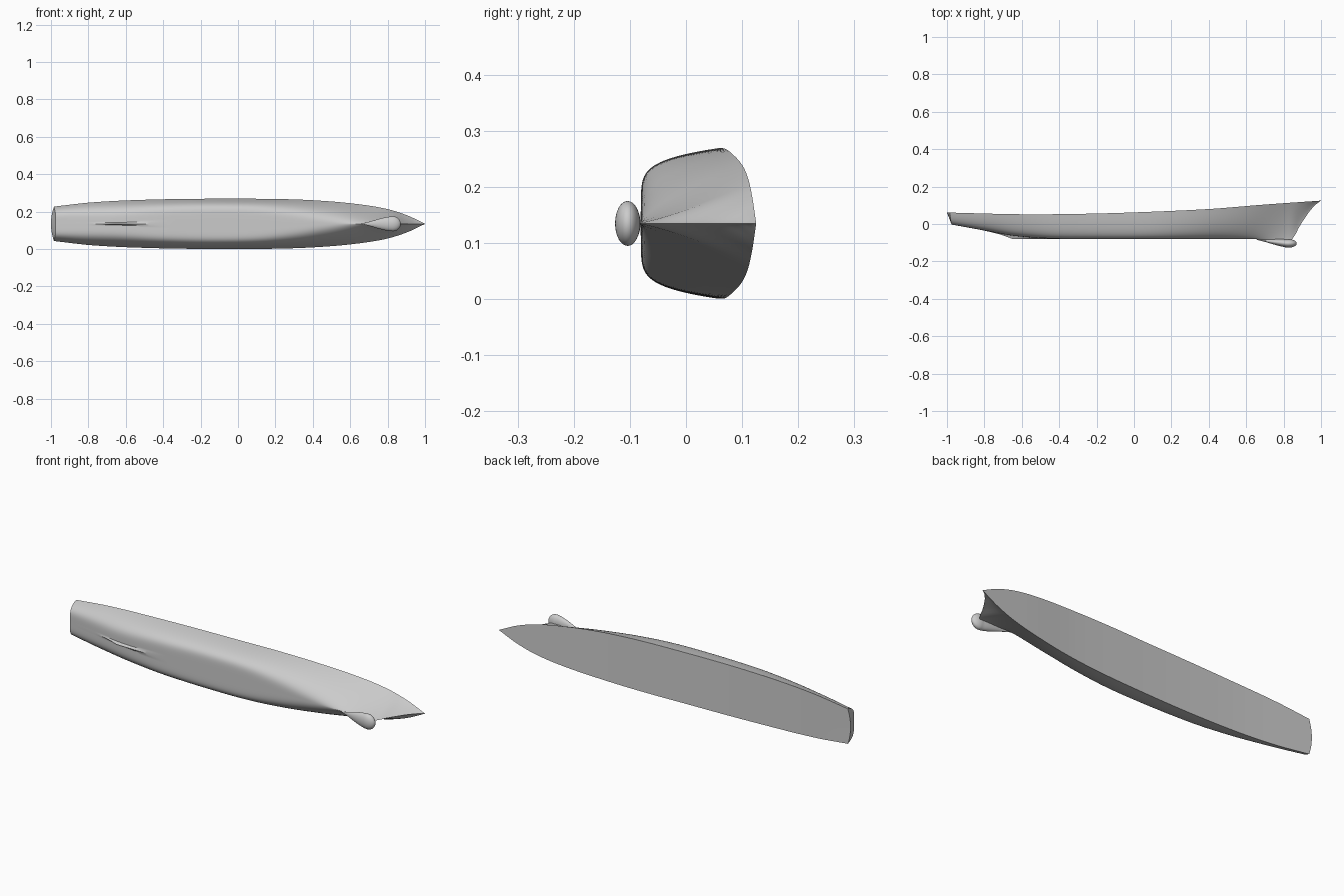
import bpy, bmesh, math

cube = bpy.data.objects.get("Cube")
if cube:
    bpy.data.objects.remove(cube)

AXIS_Z = 0.135          # height of the centreline; the hull lies on its side
STATIONS, RINGS, ACROSS = 120, 24, 12

# Hull lines along the length: (x, value)
KEEL = [(-1, -.003), (-.8, -.035), (-.71, -.057), (-.65, -.08), (.65, -.081), (.76, -.088), (.84, -.088),
        (.862, -.06), (.875, -.03), (.903, .016), (.94, .07), (.97, .103), (1, .125)]
BODY = [(-1, -.003), (-.8, -.035), (-.65, -.062), (-.5, -.075), (-.35, -.081)]
SHEER = [(-1, .061), (-.6, .052), (-.3, .054), (0, .062), (.4, .08), (.7, .104), (1, .125)]
BEAM = [(-1, .092), (-.8, .113), (-.6, .125), (-.3, .133), (0, .134), (.2, .133), (.4, .126),
        (.6, .11), (.78, .083), (.9, .047), (1, .0005)]
FULLNESS = [(-1, .2), (-.7, .23), (-.4, .17), (0, .15), (.2, .2), (.4, .34), (.6, .62), (.8, 1.2), (1, 1.4)]


def lookup(table, x, smooth=True):
    """Interpolate a table, with cubic tangents when smooth."""
    if x <= table[0][0]:
        return table[0][1]
    if x >= table[-1][0]:
        return table[-1][1]
    i = max(k for k in range(len(table) - 1) if table[k][0] <= x)
    (x0, a), (x1, b) = table[i], table[i + 1]
    h = x1 - x0
    u = (x - x0) / h
    if not smooth:
        return a + (b - a) * u

    def slope(k):
        lo, hi = max(k - 1, 0), min(k + 1, len(table) - 1)
        return (table[hi][1] - table[lo][1]) / (table[hi][0] - table[lo][0])
    m0, m1 = slope(i) * h, slope(i + 1) * h
    return (2*u**3 - 3*u**2 + 1)*a + (u**3 - 2*u**2 + u)*m0 + (3*u**2 - 2*u**3)*b + (u**3 - u**2)*m1


def hull_point(x, s, side):
    """Point on a cross-section: s runs from keel (0) to deck edge (1), side from -1 to 1."""
    t = s ** 4
    keel, deck = lookup(KEEL, x, False), lookup(SHEER, x)
    base = keel if s == 0 or x > -.35 else max(keel, lookup(BODY, x))
    y = base + (deck - base) * t
    beam = lookup(BEAM, x)
    half = beam * t ** lookup(FULLNESS, x) if s > 0 else 0
    # rake and round the stern
    fade = max(0, (-.8 - x) / .2)
    x += fade * (.025 * (1 - t) + .016 * t * (side * half / beam) ** 2)
    return (x, y, AXIS_Z + side * half)


def add_grid(bm, rows):
    verts = [[bm.verts.new(p) for p in row] for row in rows]
    for r0, r1 in zip(verts, verts[1:]):
        for k in range(len(r0) - 1):
            bm.faces.new((r0[k], r0[k + 1], r1[k + 1], r1[k]))


def finish(bm, name, material, angle):
    bmesh.ops.remove_doubles(bm, verts=bm.verts, dist=.00002)
    bmesh.ops.recalc_face_normals(bm, faces=bm.faces)
    mesh = bpy.data.meshes.new(name)
    bm.to_mesh(mesh)
    bm.free()
    mesh.materials.append(material)
    ob = bpy.data.objects.new(name, mesh)
    bpy.context.collection.objects.link(ob)
    bpy.ops.object.select_all(action='DESELECT')
    ob.select_set(True)
    bpy.context.view_layer.objects.active = ob
    bpy.ops.object.shade_smooth_by_angle(angle=math.radians(angle))


grey = bpy.data.materials.new("hull grey")
grey.use_nodes = True
colour = (.6, .6, .6, 1)
grey.diffuse_color = colour
grey.node_tree.nodes["Principled BSDF"].inputs["Base Color"].default_value = colour

# Hull shell: sides, deck and transom, closed into one surface
bm = bmesh.new()
xs = [-math.cos(math.pi * i / STATIONS) for i in range(STATIONS + 1)]
levels = [i / RINGS for i in range(RINGS + 1)]
sides = [2 * i / ACROSS - 1 for i in range(ACROSS + 1)]
for side in (-1, 1):
    add_grid(bm, [[hull_point(x, s, side) for s in levels] for x in xs])
add_grid(bm, [[hull_point(x, 1, c) for c in sides] for x in xs])
add_grid(bm, [[hull_point(-1, s, c) for c in sides] for s in levels])
finish(bm, "hull", grey, 32)

# Bulb under the bow: a flattened teardrop
WIDTH = [(0, .0), (.2, .01), (.45, .026), (.65, .036), (.8, .04)]
bm = bmesh.new()
rows = []
for i in range(33):
    u = math.sin(math.pi / 2 * i / 32)
    r = lookup(WIDTH, u) if u < .8 else .04 * math.sqrt(max(0, 1 - ((u - .8) / .2) ** 2))
    x = .655 + .215 * u
    y = -.084 - .02 * min(1, u / .75)
    rows.append([(x, y + .56 * r * math.cos(a), AXIS_Z + r * math.sin(a))
                 for a in (2 * math.pi * k / 32 for k in range(33))])
add_grid(bm, rows)
finish(bm, "bow_bulb", grey, 60)
